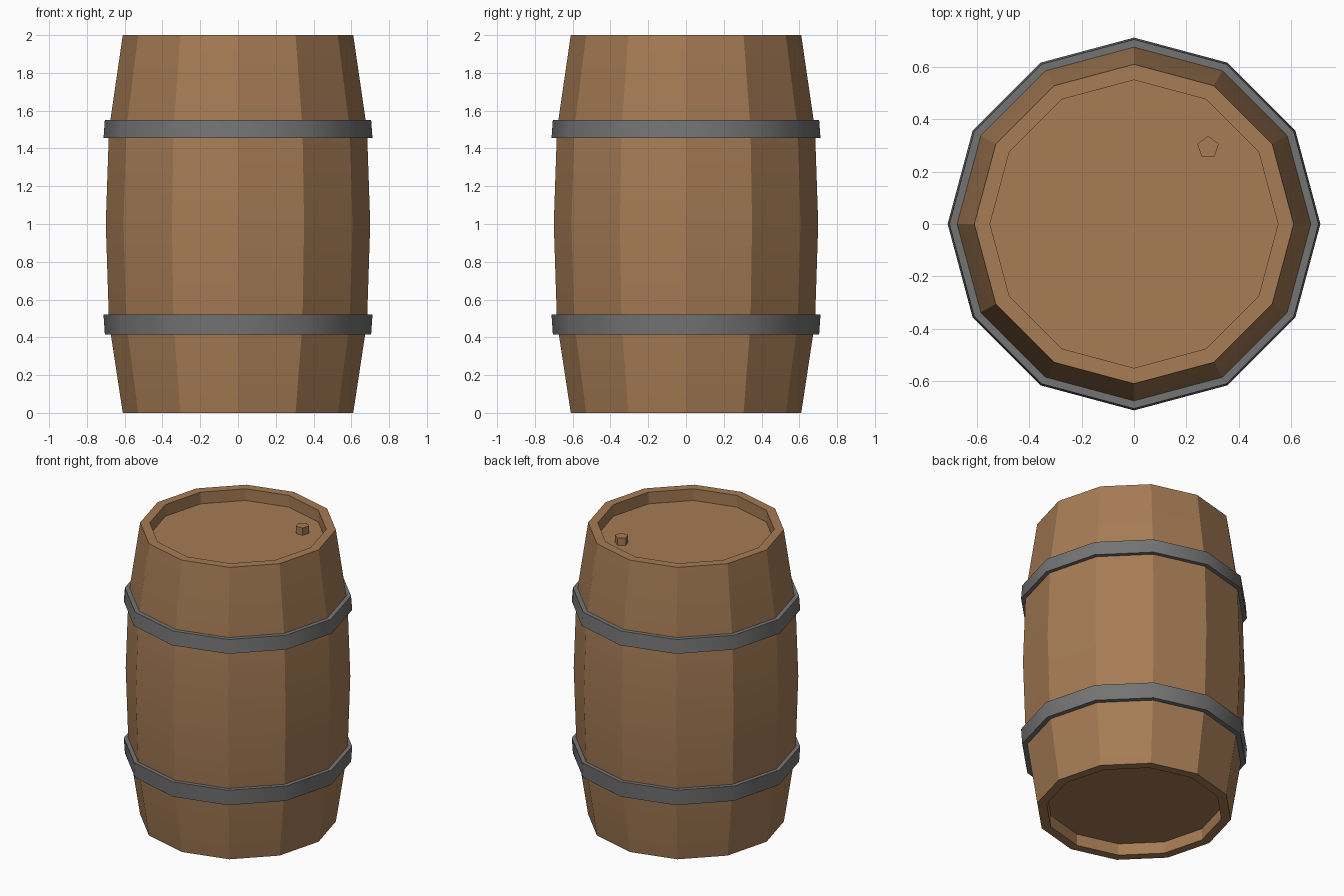
import bpy, math

if "Cube" in bpy.data.objects:
    bpy.data.objects.remove(bpy.data.objects["Cube"])

SIDES = 12


def material(name, rgb):
    m = bpy.data.materials.new(name)
    m.diffuse_color = (*rgb, 1)
    m.use_nodes = True
    m.node_tree.nodes["Principled BSDF"].inputs["Base Color"].default_value = m.diffuse_color
    return m


wood = material("brown_wood", (0.38, 0.20, 0.09))
iron = material("grey_iron", (0.175, 0.175, 0.175))


def lathe(name, profile, mat, angle, closed=False):
    """Spin (radius, z) points around z; open profiles get end caps."""
    n = len(profile)
    verts = [(r * math.cos(2 * math.pi * i / SIDES),
              r * math.sin(2 * math.pi * i / SIDES), z)
             for r, z in profile for i in range(SIDES)]
    faces = []
    for k in range(n if closed else n - 1):
        a, b = k * SIDES, (k + 1) % n * SIDES
        for i in range(SIDES):
            j = (i + 1) % SIDES
            faces.append((a + i, a + j, b + j, b + i))
    if not closed:
        faces.append(tuple(reversed(range(SIDES))))
        faces.append(tuple(range((n - 1) * SIDES, n * SIDES)))
    me = bpy.data.meshes.new(name)
    me.from_pydata(verts, [], faces)
    me.materials.append(mat)
    ob = bpy.data.objects.new(name, me)
    bpy.context.collection.objects.link(ob)
    bpy.ops.object.select_all(action='DESELECT')
    ob.select_set(True)
    bpy.context.view_layer.objects.active = ob
    bpy.ops.object.shade_smooth_by_angle(angle=math.radians(angle))
    return ob


# Bulging body with a recessed lid and base
lathe("barrel_body", [(0.55, 0.08), (0.55, 0), (0.61, 0), (0.683, 0.48), (0.70, 1.0),
                      (0.683, 1.5), (0.61, 2.0), (0.55, 2.0), (0.55, 1.92)], wood, 20)

# Two iron hoops, each leaning with the bulge
lathe("lower_hoop", [(0.66, 0.415), (0.705, 0.415), (0.712, 0.52), (0.66, 0.52)],
      iron, 40, closed=True)
lathe("upper_hoop", [(0.66, 1.455), (0.712, 1.455), (0.705, 1.55), (0.66, 1.55)],
      iron, 40, closed=True)

# Small five-sided bung on the lid
bpy.ops.mesh.primitive_cylinder_add(vertices=5, radius=0.043, depth=0.07,
                                    location=(0.283, 0.293, 1.935))
bung = bpy.context.object
bung.name = "bung"
bung.data.materials.append(wood)
